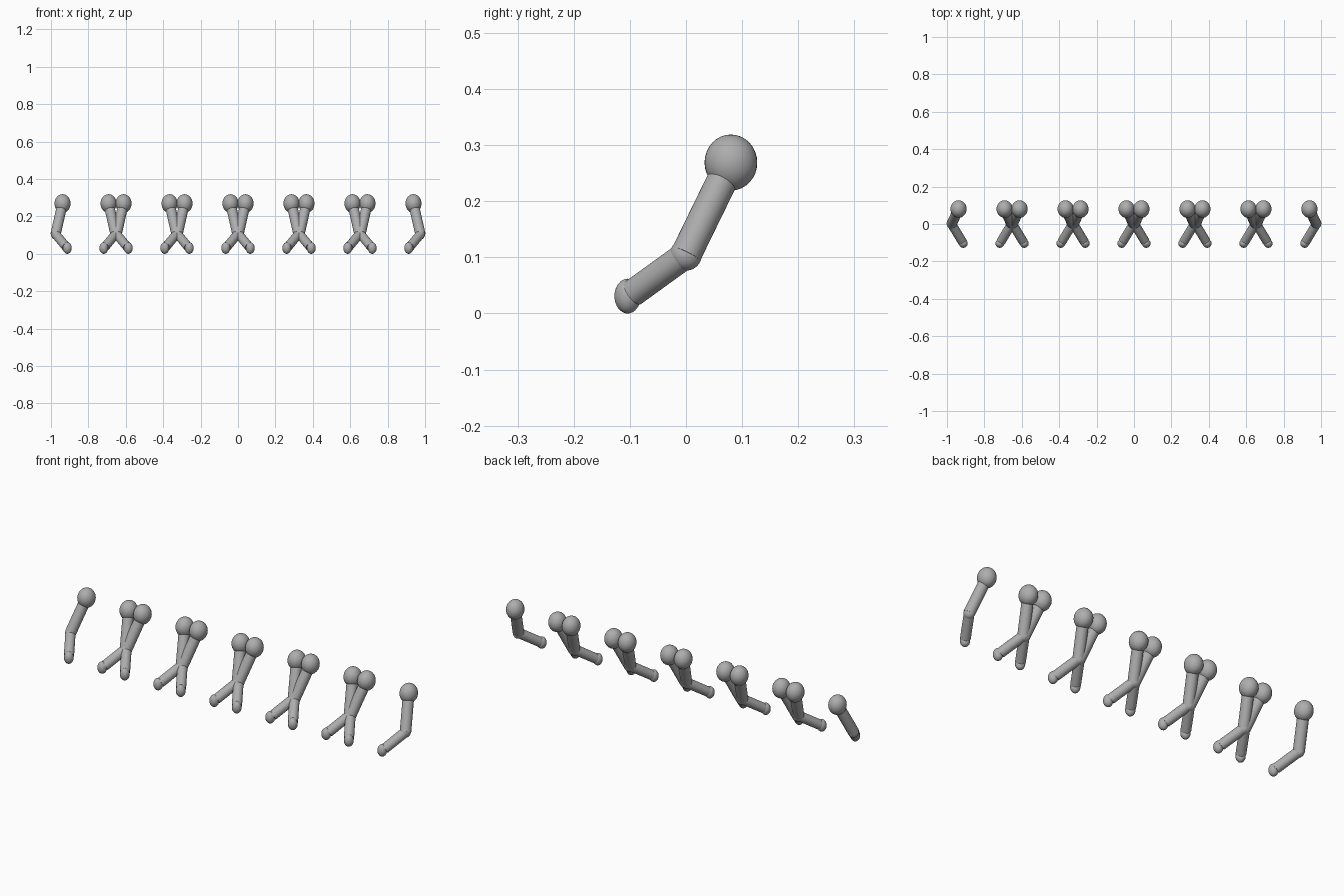
import bpy
from mathutils import Vector

if "Cube" in bpy.data.objects:
    bpy.data.objects.remove(bpy.data.objects["Cube"])

grey = bpy.data.materials.new("mid grey")
grey.diffuse_color = (0.42, 0.42, 0.42, 1)
grey.use_nodes = True
grey.node_tree.nodes["Principled BSDF"].inputs["Base Color"].default_value = grey.diffuse_color


def finish(name):
    ob = bpy.context.object
    ob.name = name
    ob.data.materials.append(grey)
    bpy.ops.object.shade_smooth_by_angle()
    return ob


def ball(name, centre, radii):
    bpy.ops.mesh.primitive_uv_sphere_add(segments=32, ring_count=16, radius=1, location=centre)
    bpy.context.object.scale = radii
    bpy.ops.object.transform_apply(location=False, rotation=False, scale=True)
    finish(name)


def rod(name, a, b, radius):
    a, b = Vector(a), Vector(b)
    bpy.ops.mesh.primitive_cylinder_add(vertices=32, radius=radius, depth=(b - a).length,
                                        location=(a + b) / 2)
    bpy.context.object.rotation_euler = (b - a).to_track_quat('Z', 'Y').to_euler()
    finish(name)


def bent_hook(x, side):
    # one hook leaning towards +x (side 1) or -x (side -1)
    elbow = (x + side * 0.003, 0, 0.105)
    head = (x + side * 0.04, 0.08, 0.269)
    foot = (x + side * 0.0655, -0.104, 0.031)
    ball("hook_head", head, (0.043, 0.047, 0.05))
    rod("hook_upper_rod", elbow, head, 0.0275)
    ball("hook_elbow", elbow, (0.025, 0.0285, 0.0285))
    rod("hook_lower_rod", elbow, (foot[0] - side * 0.006, foot[1] + 0.01, foot[2] + 0.006), 0.0245)
    ball("hook_foot", foot, (0.0235, 0.0235, 0.031))


# six sets side by side, each with a mirrored pair of hooks
SPACING = 0.326
for i in range(6):
    left = (i - 3) * SPACING
    bent_hook(left, 1)
    bent_hook(left + SPACING, -1)
